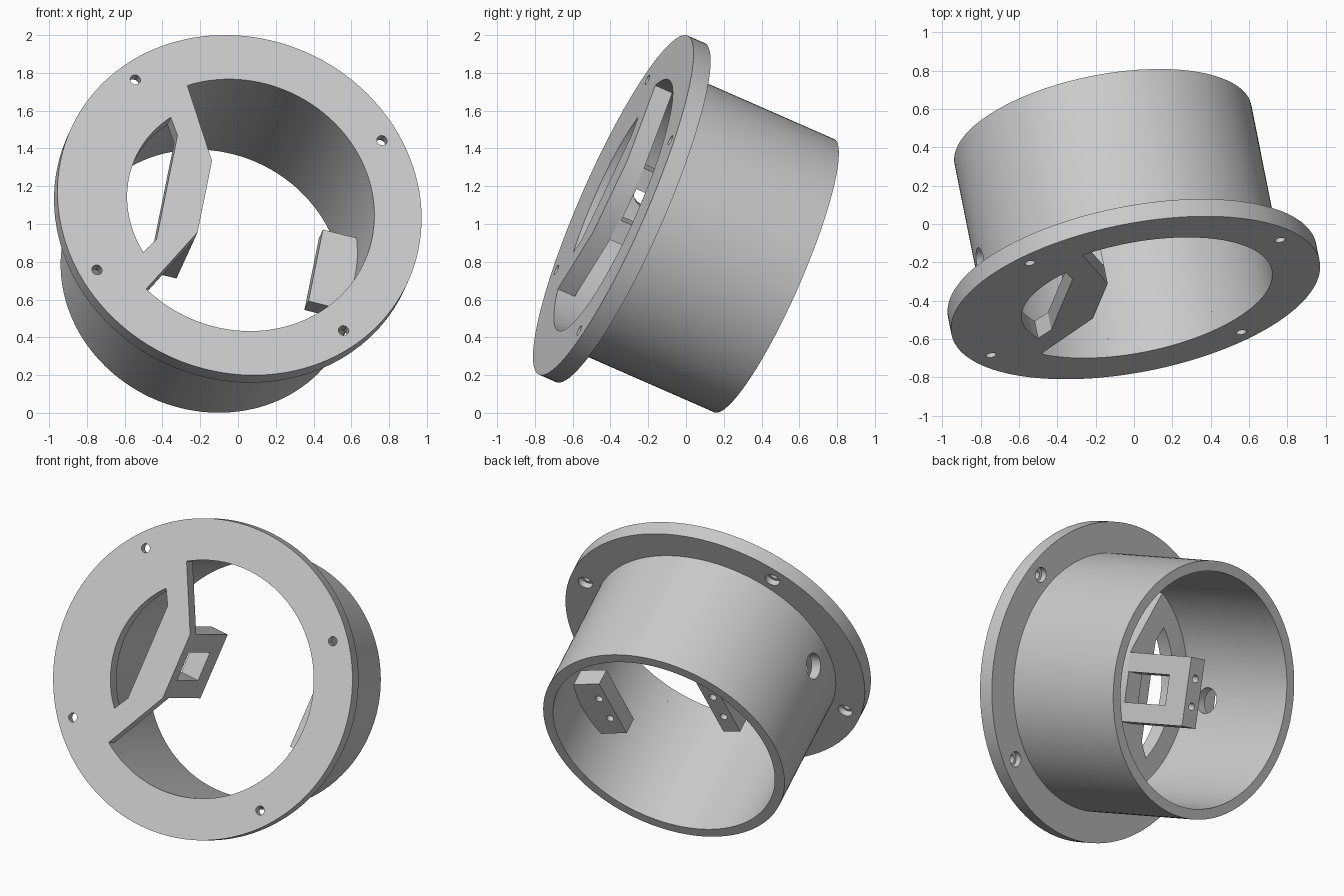
import bpy
import bmesh
from math import cos, sin, pi, atan2, radians
from mathutils import Matrix, Vector

if "Cube" in bpy.data.objects:
    bpy.data.objects.remove(bpy.data.objects["Cube"], do_unlink=True)

# Tilted frame: local z points out of the flange face, the tube runs to -z
axis = Vector((0.18, -0.901, 0.395)).normalized()
across = Vector((0.967, 0.089, -0.238))
across = (across - axis * across.dot(axis)).normalized()
upward = axis.cross(across)
frame = Matrix((across, upward, axis)).transposed().to_4x4()
frame.translation = (0.008, -0.385, 1.10)

FLANGE_R, TUBE_R, BORE_R, WINDOW_R = 0.98, 0.79, 0.726, 0.605
PLATE, TUBE_END, BRACKET_END = -0.1, -0.945, -0.62
HALF = 0.213

grey = bpy.data.materials.new("light grey plastic")
grey.use_nodes = True
colour = (0.6, 0.6, 0.6, 1)
grey.diffuse_color = colour
grey.node_tree.nodes["Principled BSDF"].inputs["Base Color"].default_value = colour


def arc(radius, start, end, steps):
    return [(radius * cos(start + (end - start) * i / steps),
             radius * sin(start + (end - start) * i / steps)) for i in range(steps + 1)]


def circle(radius, steps=128, x=0, y=0):
    return [(x + px, y + py) for px, py in arc(radius, 0, 2 * pi, steps)[:-1]]


def prism(name, outline, low, high):
    """Extrude a flat outline along local z."""
    bm = bmesh.new()
    face = bm.faces.new([bm.verts.new((x, y, low)) for x, y in outline])
    top = bmesh.ops.extrude_face_region(bm, geom=[face])["geom"]
    bmesh.ops.translate(bm, vec=(0, 0, high - low),
                        verts=[v for v in top if isinstance(v, bmesh.types.BMVert)])
    bmesh.ops.recalc_face_normals(bm, faces=bm.faces)
    mesh = bpy.data.meshes.new(name)
    bm.to_mesh(mesh)
    bm.free()
    mesh.materials.append(grey)
    obj = bpy.data.objects.new(name, mesh)
    bpy.context.collection.objects.link(obj)
    return obj


def box(x0, x1, y):
    return [(x0, -y), (x1, -y), (x1, y), (x0, y)]


def combine(obj, other, operation="DIFFERENCE"):
    """Apply a boolean and discard the helper."""
    bpy.context.view_layer.objects.active = obj
    mod = obj.modifiers.new("boolean", "BOOLEAN")
    mod.operation, mod.object, mod.solver = operation, other, "EXACT"
    bpy.ops.object.modifier_apply(modifier=mod.name)
    bpy.data.objects.remove(other, do_unlink=True)


# Flanged tube
body = prism("flanged_tube", circle(FLANGE_R), PLATE, 0)
combine(body, prism("tube", circle(TUBE_R), TUBE_END, -0.05), "UNION")
combine(body, prism("bore", circle(BORE_R), -1.2, PLATE))

# Main opening, leaving an angled bar across one side of the face
corner = atan2(0.61, -0.40)
opening = arc(BORE_R, -corner, corner, 88) + [(-0.19, HALF), (-0.19, -HALF)]
combine(body, prism("opening", opening, PLATE - 0.004, 0.1))

# Small window behind the bar
edge = atan2(0.40, -0.448)
window = arc(WINDOW_R, edge, 2 * pi - edge, 32) + [(-0.397, -0.31), (-0.397, 0.31)]
combine(body, prism("window", window, -0.2, 0.1))

# Screw holes with wider recesses on the back of the flange
for sx in (-1, 1):
    for sy in (-1, 1):
        x, y = 0.675 * sx, 0.567 * sy
        combine(body, prism("screw_hole", circle(0.028, 24, x, y), -0.2, 0.1))
        combine(body, prism("screw_recess", circle(0.047, 24, x, y), -0.2, -0.06))

# Cable hole through the tube wall
cable = prism("cable_hole", circle(0.08, 32), -0.9, -0.65)
cable.data.transform(Matrix.Translation((0, 0, -0.28)) @ Matrix.Rotation(radians(90), 4, "Y"))
cable.data.transform(Matrix.Translation((-1.55, 0, 0)) if cable.data.vertices[0].co.x > 0
                     else Matrix.Identity(4))
combine(body, cable)

# Bracket hanging behind the bar, with a rectangular slot
bar_bracket = prism("bar_bracket", box(-0.31, -0.19, HALF), BRACKET_END, PLATE)
combine(bar_bracket, prism("slot", box(-0.5, 0, 0.094), -0.455, PLATE - 0.01))

# Matching block on the opposite wall
wall_block = prism("wall_block", box(0.51, 0.74, HALF), BRACKET_END, -0.5)

# Paired screw holes in both bracket ends
for part, x in ((bar_bracket, -0.25), (wall_block, 0.57)):
    for y in (-0.085, 0.085):
        combine(part, prism("pilot_hole", circle(0.024, 20, x, y), -0.7, -0.54))

# Place everything and keep the edges crisp
for obj in (body, bar_bracket, wall_block):
    obj.data.transform(frame)
    bpy.ops.object.select_all(action="DESELECT")
    obj.select_set(True)
    bpy.context.view_layer.objects.active = obj
    bpy.ops.object.shade_smooth_by_angle(angle=radians(30))
